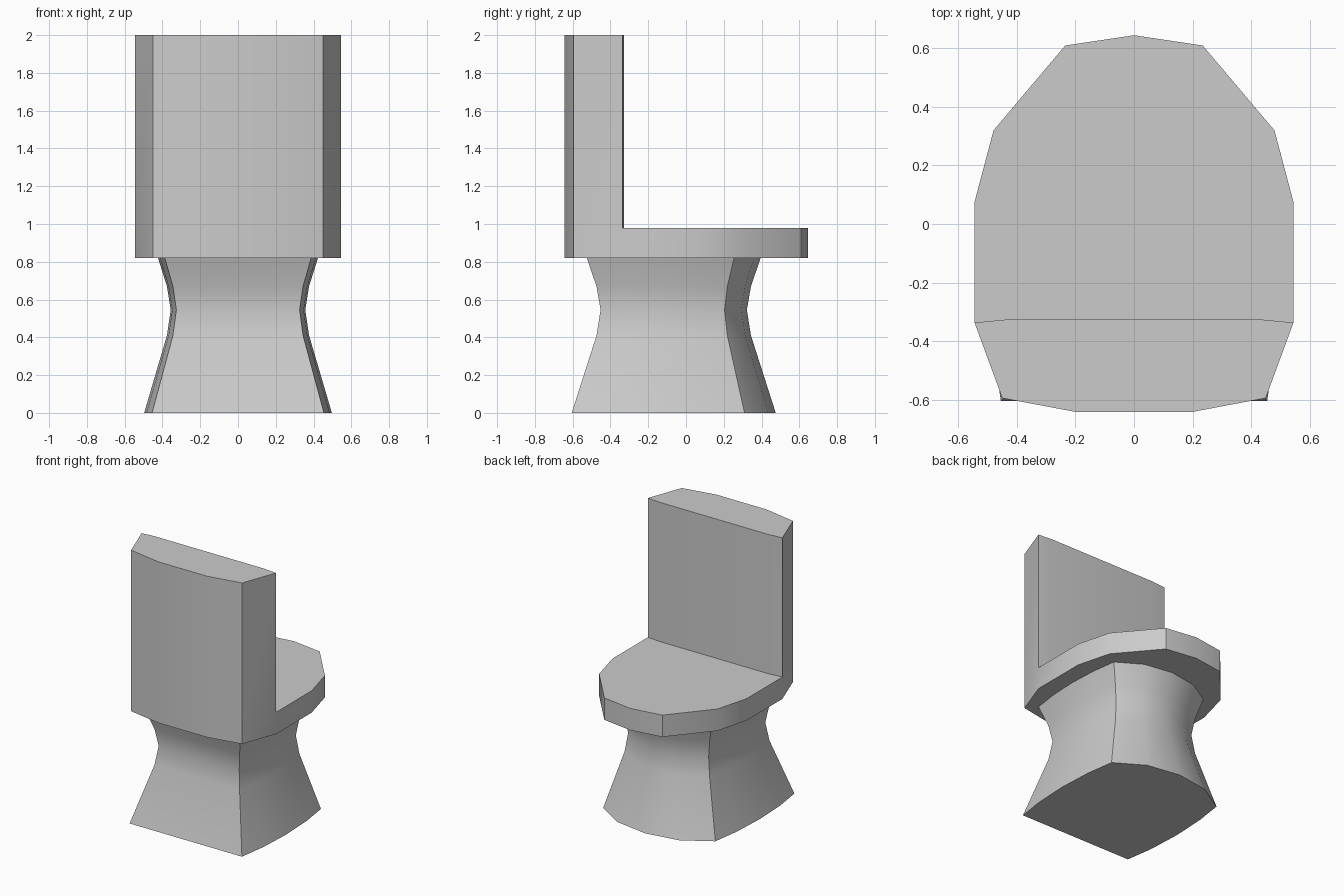
import bpy, bmesh, math

if "Cube" in bpy.data.objects:
    bpy.data.objects.remove(bpy.data.objects["Cube"])


def mirrored(half):
    """Close a right-hand outline (front to back) with its mirror image."""
    left = [(-x, y) for x, y in reversed(half) if x > 0]
    return half + left


def finish(bm, name):
    bmesh.ops.recalc_face_normals(bm, faces=bm.faces)
    mesh = bpy.data.meshes.new(name)
    bm.to_mesh(mesh)
    bm.free()
    obj = bpy.data.objects.new(name, mesh)
    bpy.context.collection.objects.link(obj)
    bpy.ops.object.select_all(action='DESELECT')
    obj.select_set(True)
    bpy.context.view_layer.objects.active = obj
    bpy.ops.object.shade_smooth_by_angle(angle=math.radians(30))
    return obj


# Pedestal: one outline scaled up through a waisted profile
half = [(0.455, -0.605), (0.485, -0.4), (0.497, -0.15), (0.485, 0.1),
        (0.455, 0.31), (0.25, 0.435), (0, 0.475)]
outline = mirrored(half)
profile = [(0, 1), (0.41, 0.757), (0.545, 0.717), (0.67, 0.757), (0.82, 0.852)]
centre = -0.065
bm = bmesh.new()
rings = [[bm.verts.new((x * s, centre + (y - centre) * s, z)) for x, y in outline]
         for z, s in profile]
n = len(outline)
for low, high in zip(rings, rings[1:]):
    for i in range(n):
        j = (i + 1) % n
        bm.faces.new((low[i], low[j], high[j], high[i]))
bm.faces.new(rings[0])
bm.faces.new(rings[-1])
finish(bm, "pedestal")

# Seat slab, with the tank raised from the front part of its top
tank_half = [(0.2, -0.642), (0.45, -0.595), (0.545, -0.337)]
seat_half = [(0.545, 0.075), (0.48, 0.32), (0.235, 0.61), (0, 0.645)]
seam_half = [(0.44, -0.327)]
outline = mirrored(tank_half + seat_half)
bm = bmesh.new()
low = [bm.verts.new((x, y, 0.82)) for x, y in outline]
top = [bm.verts.new((x, y, 0.98)) for x, y in outline]
seam = [bm.verts.new((x * side, y, 0.98)) for side in (1, -1) for x, y in seam_half]
n = len(outline)
for i in range(n):
    j = (i + 1) % n
    bm.faces.new((low[i], low[j], top[j], top[i]))
bm.faces.new(low)
bm.faces.new(top[2:n - 2] + seam[::-1])
tank_loop = top[:3] + seam + top[n - 3:]
# the seat face ends on the same seam corners as the tank
seat_face = bm.faces[:] and [f for f in bm.faces][-1]
bm.faces.remove(seat_face)
bm.faces.new(top[2:n - 2] + seam[::-1])
tank_face = bm.faces.new(tank_loop)
bm.normal_update()
raised = bmesh.ops.extrude_face_region(bm, geom=[tank_face])["geom"]
for v in raised:
    if isinstance(v, bmesh.types.BMVert):
        v.co.z = 2.0
if tank_face.is_valid:
    bm.faces.remove(tank_face)
finish(bm, "seat_and_tank")
